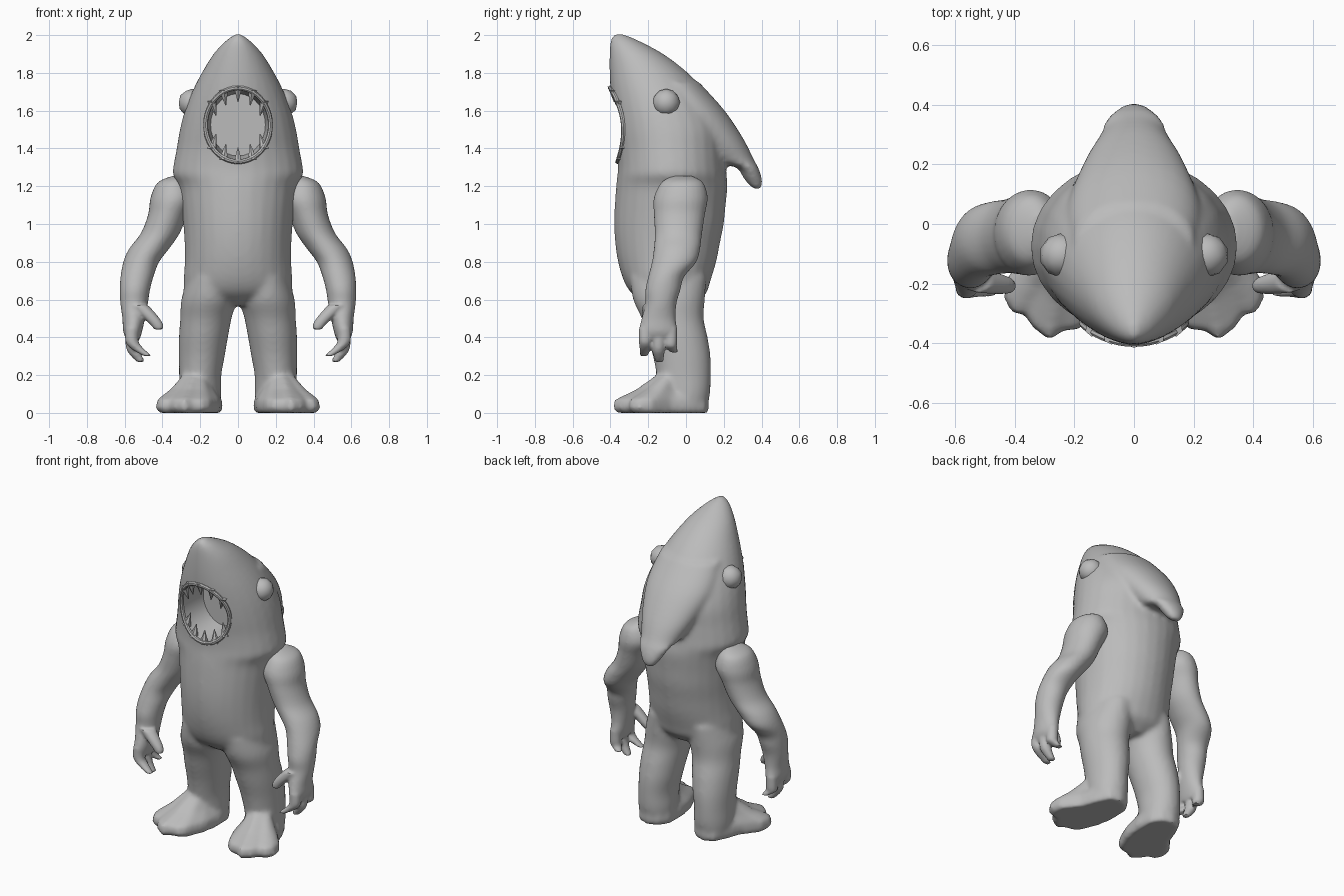
import bpy
import bmesh
from math import cos, sin, pi, radians, sqrt
from mathutils import Vector, Matrix

if "Cube" in bpy.data.objects:
    bpy.data.objects.remove(bpy.data.objects["Cube"], do_unlink=True)

SIDES = 28

grey = bpy.data.materials.new("plain_grey")
grey.use_nodes = True
grey.diffuse_color = (0.5, 0.5, 0.5, 1)
grey.node_tree.nodes["Principled BSDF"].inputs["Base Color"].default_value = (0.5, 0.5, 0.5, 1)


def skin(bm, rings):
    """Bridge a list of point loops and cap both ends."""
    loops = [[bm.verts.new(p) for p in ring] for ring in rings]
    for low, high in zip(loops, loops[1:]):
        for i in range(len(low)):
            j = (i + 1) % len(low)
            bm.faces.new((low[i], low[j], high[j], high[i]))
    bm.faces.new(loops[0])
    bm.faces.new(loops[-1])


def ease(rows, steps=4):
    """Smoothly interpolate the rows of a section table."""
    rows = [Vector(r) for r in rows]
    out = []
    for i in range(len(rows) - 1):
        a, b, c, d = rows[max(i - 1, 0)], rows[i], rows[i + 1], rows[min(i + 2, len(rows) - 1)]
        for k in range(steps):
            t = k / steps
            out.append(b + (c - a) * t / 2 + (a * 2 - b * 5 + c * 4 - d) * t * t / 2
                       + (b * 3 - a - c * 3 + d) * t ** 3 / 2)
    return out + [rows[-1]]


def loft(bm, rows, side=1):
    """Elliptical sections: height, centre x, half width, front y, back y."""
    rings = []
    for z, cx, hx, front, back in ease(rows):
        cy, hy = (front + back) / 2, (back - front) / 2
        rings.append([Vector((side * (cx + hx * cos(a)), cy + hy * sin(a), z))
                      for a in (2 * pi * i / SIDES for i in range(SIDES))])
    skin(bm, rings)


def finish(bm, name):
    bmesh.ops.recalc_face_normals(bm, faces=bm.faces[:])
    mesh = bpy.data.meshes.new(name)
    bm.to_mesh(mesh)
    bm.free()
    mesh.materials.append(grey)
    obj = bpy.data.objects.new(name, mesh)
    bpy.context.collection.objects.link(obj)
    return obj


def select(obj):
    bpy.ops.object.select_all(action='DESELECT')
    obj.select_set(True)
    bpy.context.view_layer.objects.active = obj


def shade(obj):
    select(obj)
    bpy.ops.object.shade_smooth_by_angle(angle=radians(40))


def fuse(obj, voxel, rounds):
    """Merge overlapping volumes into one soft skin."""
    select(obj)
    remesh = obj.modifiers.new("fuse", 'REMESH')
    remesh.mode = 'VOXEL'
    remesh.voxel_size = voxel
    soften = obj.modifiers.new("soften", 'SMOOTH')
    soften.factor = 0.5
    soften.iterations = rounds
    for mod in (remesh, soften):
        bpy.ops.object.modifier_apply(modifier=mod.name)


# Torso and head
bm = bmesh.new()
loft(bm, [
    (2.005, 0, .015, -.38, -.33), (1.97, 0, .065, -.40, -.25), (1.9, 0, .13, -.405, -.12),
    (1.8, 0, .192, -.405, .01), (1.7, 0, .243, -.40, .10), (1.6, 0, .282, -.39, .16),
    (1.5, 0, .308, -.38, .2), (1.4, 0, .325, -.365, .205), (1.31, 0, .342, -.36, .21),
    (1.26, 0, .345, -.363, .215), (1.2, 0, .315, -.37, .22), (1.1, 0, .3, -.377, .21),
    (1, 0, .29, -.38, .2), (.9, 0, .283, -.375, .18), (.8, 0, .282, -.36, .16),
    (.7, 0, .287, -.33, .13), (.63, 0, .27, -.285, .105), (.57, 0, .1, -.2, .04)])

# Swept-back point behind the head
loft(bm, [
    (1.185, 0, .025, .36, .395), (1.21, 0, .05, .33, .405), (1.25, 0, .075, .3, .4),
    (1.3, 0, .105, .265, .382), (1.34, 0, .13, .12, .36), (1.45, 0, .18, 0, .305),
    (1.6, 0, .225, -.15, .205), (1.75, 0, .2, -.2, .07)])

# Legs and feet
toes = [(.09, .04), (.13, .1), (.2, .125), (.27, .1), (.31, .02), (.345, -.08), (.425, -.18),
        (.435, -.25), (.405, -.3), (.365, -.3), (.345, -.34), (.285, -.39), (.235, -.355),
        (.19, -.355), (.15, -.32), (.1, -.2), (.082, -.07)]
ankle = Vector((.2, -.01))
for side in (1, -1):
    loft(bm, [
        (.72, .145, .12, -.3, .11), (.6, .155, .145, -.28, .10), (.5, .17, .136, -.235, .094),
        (.4, .183, .13, -.205, .115), (.3, .192, .122, -.175, .13), (.2, .2, .112, -.155, .132),
        (.1, .2, .112, -.13, .127), (0, .2, .1, -.1, .105)], side)
    rings = []
    for scale, z in ((.94, 0), (1.01, .025), (.98, .07), (.68, .125), (.38, .205)):
        ring = [ankle + (Vector(p) - ankle) * scale for p in toes]
        rings.append([Vector((side * p.x, p.y, z)) for p in ring])
    skin(bm, rings)
body = finish(bm, "body")
fuse(body, .014, 8)

# Mouth opening, cut from the front
bm = bmesh.new()
loft(bm, [(.6, 0, .172, 1.33, 1.72), (.38, 0, .172, 1.33, 1.72), (.15, 0, .145, 1.36, 1.69)])
bmesh.ops.rotate(bm, verts=bm.verts[:], matrix=Matrix.Rotation(pi / 2, 3, 'X'))
cutter = finish(bm, "mouth_cutter")
cutter.hide_render = True
select(body)
cut = body.modifiers.new("mouth", 'BOOLEAN')
cut.object = cutter
cut.operation = 'DIFFERENCE'
cut.solver = 'EXACT'
bpy.ops.object.modifier_apply(modifier=cut.name)
bpy.data.objects.remove(cutter, do_unlink=True)
shade(body)


def rim(angle):
    """Point on the mouth edge, following the face."""
    x, dz = .172 * cos(angle), .195 * sin(angle)
    return Vector((x, -.09 - (.29 + .1 * dz) * sqrt(1 - (x / .31) ** 2), 1.525 + dz))


# Lip
curve = bpy.data.curves.new("lip", 'CURVE')
curve.dimensions = '3D'
curve.bevel_depth = .013
curve.bevel_resolution = 2
spline = curve.splines.new('POLY')
spline.points.add(39)
for i, point in enumerate(spline.points):
    point.co = (*rim(2 * pi * i / 40), 1)
spline.use_cyclic_u = True
curve.materials.append(grey)
lip = bpy.data.objects.new("lip", curve)
bpy.context.collection.objects.link(lip)
select(lip)
bpy.ops.object.convert(target='MESH')
shade(bpy.context.object)

# Teeth
for name, way in (("upper_teeth", 1), ("lower_teeth", -1)):
    bm = bmesh.new()
    for lean in (-52, -26, 0, 26, 52):
        root = rim(way * radians(90 - lean)) + Vector((0, .012, 0))
        aim = Vector((-root.x * 2, .1, -way)).normalized()
        turn = aim.to_track_quat('Z', 'Y').to_matrix().to_4x4()
        bmesh.ops.create_cone(bm, cap_ends=True, segments=6, radius1=.027, radius2=.002, depth=.085,
                              matrix=Matrix.Translation(root + aim * .032) @ turn)
    shade(finish(bm, name))

# Eyes and arms, one of each per side
for label, side in (("left", 1), ("right", -1)):
    bm = bmesh.new()
    bmesh.ops.create_icosphere(bm, subdivisions=2, radius=.074,
                               matrix=Matrix.Translation((side * .243, -.105, 1.642)))
    shade(finish(bm, label + "_eye"))

    bm = bmesh.new()
    # Upper arm, forearm and palm
    loft(bm, [
        (1.255, .315, .03, -.07, .03), (1.22, .34, .085, -.13, .09), (1.14, .345, .118, -.17, .115),
        (1.05, .372, .104, -.17, .1), (.95, .412, .103, -.165, .085), (.87, .47, .106, -.17, .075),
        (.8, .512, .095, -.18, .055), (.72, .535, .087, -.2, -.01), (.65, .546, .08, -.215, -.03),
        (.58, .55, .073, -.215, -.05), (.5, .552, .06, -.235, -.055), (.43, .558, .05, -.25, -.045),
        (.39, .555, .035, -.235, -.06)], side)
    # Three fingers
    for y, tip_x, tip_y, tip_z in ((-.215, .475, -.225, .3), (-.145, .512, -.14, .268),
                                   (-.08, .525, -.06, .32)):
        loft(bm, [(.45, .56, .035, y - .034, y + .034), (.38, .562, .035, y - .034, y + .034),
                  ((tip_z + .38) / 2, (tip_x + .59) / 2, .034, y - .032, y + .032),
                  (tip_z, tip_x, .022, tip_y - .022, tip_y + .022)], side)
    # Thumb
    loft(bm, [(.57, .525, .05, -.23, -.14), (.52, .475, .045, -.235, -.16),
              (.47, .432, .036, -.235, -.175), (.44, .42, .022, -.23, -.19)], side)
    arm = finish(bm, label + "_arm")
    fuse(arm, .0095, 4)
    shade(arm)
